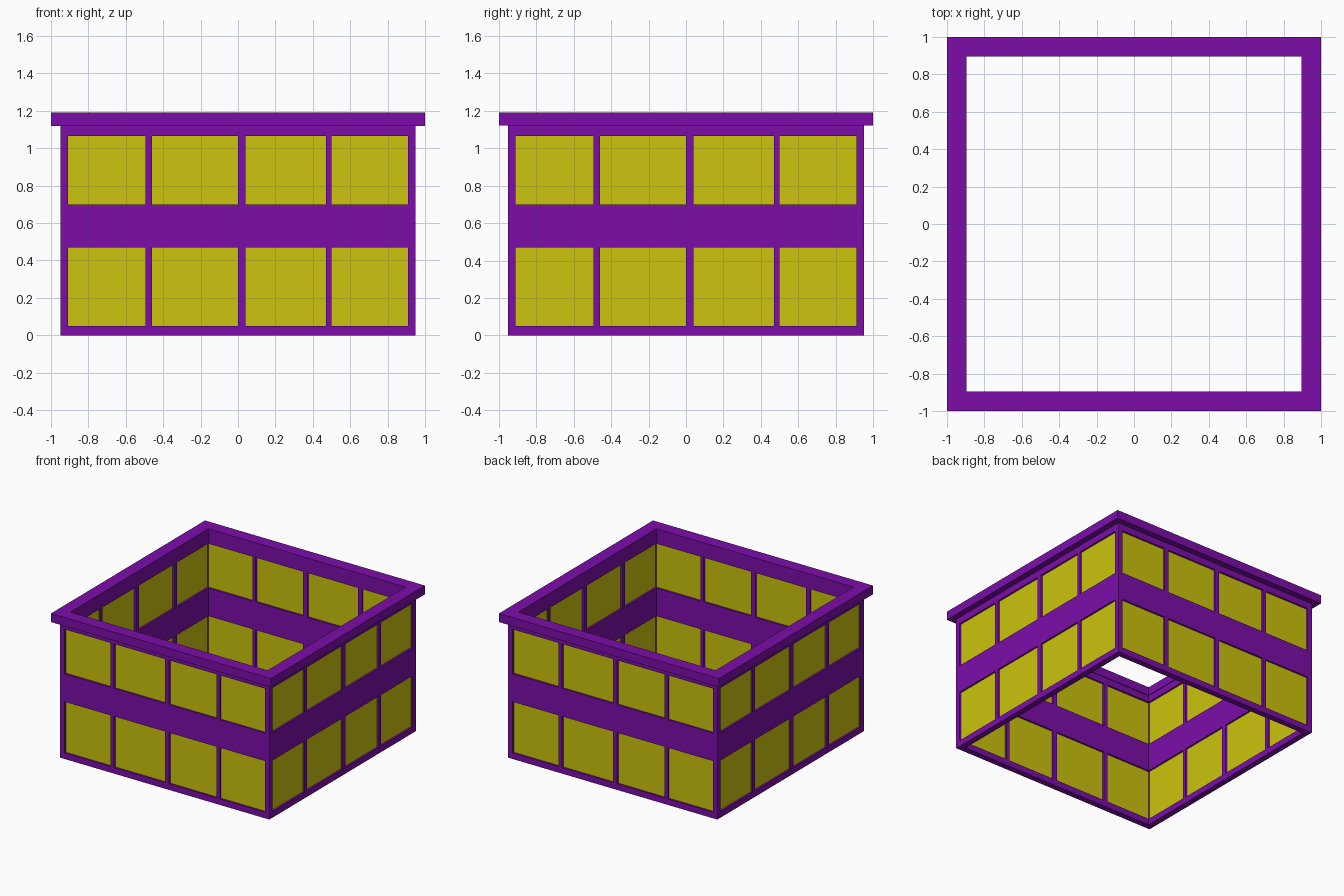
import bpy, bmesh
from math import pi
from mathutils import Matrix

if "Cube" in bpy.data.objects:
    bpy.data.objects.remove(bpy.data.objects["Cube"])


def material(name, rgb):
    m = bpy.data.materials.new(name)
    m.diffuse_color = (*rgb, 1)
    m.use_nodes = True
    m.node_tree.nodes["Principled BSDF"].inputs["Base Color"].default_value = m.diffuse_color
    return m


purple = material("purple_frame", (0.20, 0.004, 0.40))
yellow = material("yellow_glass", (0.60, 0.55, 0.004))


def boxes(name, spans, mat, turn):
    """One object from (min, max) boxes, turned about z by quarter turns."""
    bm = bmesh.new()
    for lo, hi in spans:
        size = [b - a for a, b in zip(lo, hi)]
        mid = [(a + b) / 2 for a, b in zip(lo, hi)]
        bmesh.ops.create_cube(bm, size=1, matrix=Matrix.Translation(mid) @ Matrix.Diagonal((*size, 1)))
    bm.transform(Matrix.Rotation(turn * pi / 2, 4, 'Z'))
    me = bpy.data.meshes.new(name)
    bm.to_mesh(me)
    bm.free()
    me.materials.append(mat)
    ob = bpy.data.objects.new(name, me)
    bpy.context.collection.objects.link(ob)


def ring(name, outer, inner, z0, z1, mat):
    """Square ring swept from a rectangular profile."""
    bm = bmesh.new()
    profile = [(outer, z0), (outer, z1), (inner, z1), (inner, z0)]
    corners = [(1, -1), (1, 1), (-1, 1), (-1, -1)]
    v = [[bm.verts.new((sx * r, sy * r, z)) for r, z in profile] for sx, sy in corners]
    for i in range(4):
        for j in range(4):
            a, b = v[i], v[(i + 1) % 4]
            k = (j + 1) % 4
            bm.faces.new((a[j], b[j], b[k], a[k]))
    bmesh.ops.recalc_face_normals(bm, faces=bm.faces)
    me = bpy.data.meshes.new(name)
    bm.to_mesh(me)
    bm.free()
    me.materials.append(mat)
    bpy.context.collection.objects.link(bpy.data.objects.new(name, me))


OUT, IN = 0.95, 0.90
windows = [(-0.91, -0.495), (-0.46, 0.0), (0.04, 0.47), (0.50, 0.91)]
rows = [(0.05, 0.47), (0.70, 1.065)]

# Horizontal bands and overhanging cornice
ring("base_band", OUT, IN, 0.0, rows[0][0], purple)
ring("middle_band", OUT, IN, rows[0][1], rows[1][0], purple)
ring("top_band", OUT, IN, rows[1][1], 1.12, purple)
ring("cornice", 1.0, 0.895, 1.12, 1.19, purple)

# Each wall: corner post, mullions and recessed panes
for side in range(4):
    posts, panes = [], []
    for z0, z1 in rows:
        posts.append(((-OUT, -OUT, z0), (-0.91, -0.91, z1)))
        for a, b in zip(windows, windows[1:]):
            posts.append(((a[1], -OUT, z0), (b[0], -IN, z1)))
        for x0, x1 in windows:
            panes.append(((x0, -0.935, z0), (x1, -0.915, z1)))
    boxes(f"wall_posts_{side}", posts, purple, side)
    boxes(f"window_panes_{side}", panes, yellow, side)
